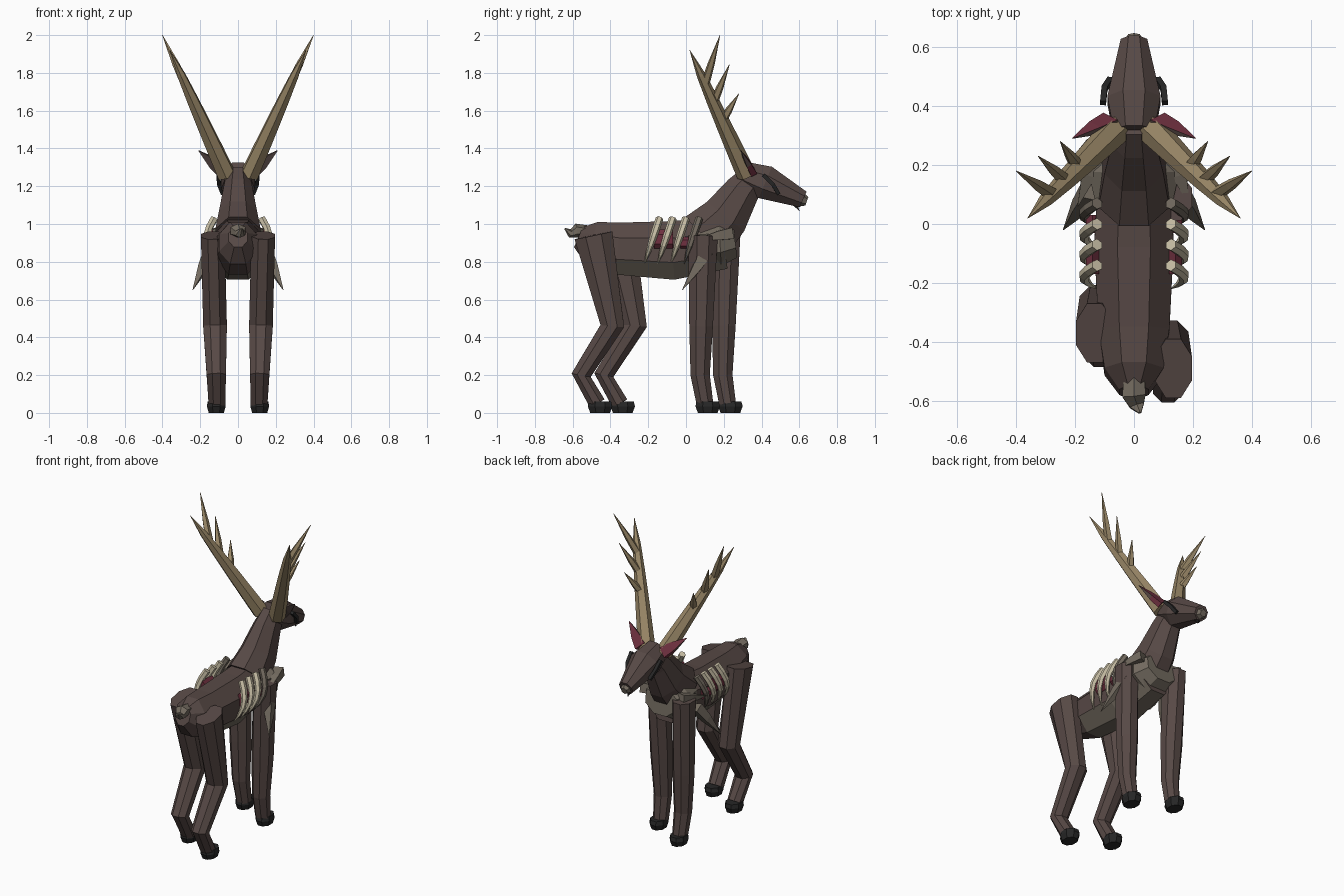
import bpy, bmesh, math
from mathutils import Vector

if "Cube" in bpy.data.objects:
    bpy.data.objects.remove(bpy.data.objects["Cube"])


def material(name, *colour):
    mat = bpy.data.materials.new(name)
    mat.use_nodes = True
    mat.diffuse_color = (*colour, 1)
    shader = mat.node_tree.nodes["Principled BSDF"]
    shader.inputs["Base Color"].default_value = (*colour, 1)
    return mat


FUR = material("dark_brown_fur", .095, .066, .06)
BELLY = material("grey_brown_fur", .17, .145, .115)
ANTLER = material("tan_antler", .33, .25, .14)
BONE = material("pale_bone", .58, .52, .38)
FLESH = material("dark_red_flesh", .16, .03, .05)
HORN = material("black_horn", .02, .02, .02)


def tube(name, path, widths, mat, sides=8, depth=1, second=None, rule=None):
    """Loft a faceted tube along a path; depth scales each ring across its width."""
    bm = bmesh.new()
    centres = [Vector(point) for point in path]
    last = len(centres) - 1
    depths = depth if isinstance(depth, list) else [depth] * len(centres)
    corner = 1 / math.cos(math.pi / sides)
    loops = []
    for i, (centre, width) in enumerate(zip(centres, widths)):
        tangent = (centres[min(i + 1, last)] - centres[max(i - 1, 0)]).normalized()
        across = Vector((1, 0, 0))
        across = (across - tangent * across.dot(tangent)).normalized() * width * corner
        upward = tangent.cross(across) * depths[i]
        angles = [(j + .5) * math.tau / sides for j in range(sides)]
        loops.append([bm.verts.new(centre + across * math.cos(a) + upward * math.sin(a))
                      for a in angles])
    for lower, upper in zip(loops, loops[1:]):
        for j in range(sides):
            bm.faces.new((lower[j - 1], lower[j], upper[j], upper[j - 1]))
    bm.faces.new(loops[0])
    bm.faces.new(loops[-1])
    bmesh.ops.recalc_face_normals(bm, faces=bm.faces)
    bm.normal_update()
    if rule:
        for face in bm.faces:
            face.material_index = int(rule(face))
    mesh = bpy.data.meshes.new(name)
    bm.to_mesh(mesh)
    bm.free()
    mesh.materials.append(mat)
    if second:
        mesh.materials.append(second)
    bpy.context.collection.objects.link(bpy.data.objects.new(name, mesh))


def midline(*points):
    """Turn side-on (y, z) points into a path on the plane of symmetry."""
    return [(0, y, z) for y, z in points]


def pair(name, path, widths, mat, **options):
    """Build the same tube on both sides."""
    for side, sign in (("left", 1), ("right", -1)):
        mirrored = [(sign * x, y, z) for x, y, z in path]
        tube(f"{side}_{name}", mirrored, widths, mat, **options)


def spike_pair(name, root, tip, width, mat, **options):
    """Build a slightly swollen spike on both sides."""
    middle = Vector(root).lerp(Vector(tip), .4)
    pair(name, [root, middle, tip], (width, width * .8, .001), mat, **options)


# Torso with a paler underside
def is_underside(face):
    return face.normal.z < -.3 and face.calc_center_median().y > -.42


tube("torso", midline((-.57, .93), (-.5, .9), (-.36, .87), (-.07, .86), (.2, .9)),
     (.05, .1, .12, .135, .12), FUR, depth=1.15, second=BELLY, rule=is_underside)

# Shaggy shoulder ruff
tube("shoulder_ruff", midline((.07, .9), (.18, .9), (.26, .91)), (.13, .155, .11),
     BELLY, depth=.8)
spike_pair("ruff_spike", (.15, .11, .85), (.24, -.02, .65), .03, BELLY, sides=4)
spike_pair("ruff_lock", (.13, .24, .95), (.19, .06, .92), .03, BELLY, sides=4)

# Neck, head and muzzle
tube("neck", midline((.1, .93), (.21, 1.04), (.3, 1.18), (.36, 1.25)),
     (.12, .1, .075, .06), FUR, depth=1.25)
tube("head", midline((.31, 1.26), (.42, 1.22), (.62, 1.13)), (.07, .09, .045), FUR)
tube("nose", midline((.61, 1.13), (.64, 1.12)), (.035, .02), BELLY, sides=6)
tube("chin_tuft", midline((.58, 1.1), (.6, 1.07)), (.01, .001), HORN, sides=4)

# Eyes with dark tear streaks
pair("eye", [(.08, .43, 1.24), (.1, .43, 1.24), (.115, .43, 1.24)], (.03, .03, .015),
     HORN, sides=6)
pair("tear_streak", [(.105, .41, 1.26), (.1, .46, 1.21), (.08, .49, 1.16)],
     [.01] * 3, HORN, sides=4)

# Ears, red inside
spike_pair("ear", (.08, .35, 1.28), (.21, .29, 1.39), .035, FUR, sides=4, depth=.5,
           second=FLESH, rule=lambda face: face.normal.y > .3)

# Antlers: a tapering beam with evenly stepped tines
base, end = Vector((.06, .32, 1.26)), Vector((.36, .02, 1.92))
low_tip, high_tip = Vector((.25, .28, 1.69)), Vector((.4, .18, 2))
steps = [i / 5 for i in range(6)]
pair("antler_beam", [base.lerp(end, t) for t in steps],
     [.044 * math.sqrt(1 - t) + .001 for t in steps], ANTLER, sides=6)
for i, label in enumerate(("lower", "middle", "upper")):
    spike_pair(f"antler_{label}_tine", base.lerp(end, .43 + i * .15),
               low_tip.lerp(high_tip, i / 2), .02, ANTLER, sides=5)


# Legs: widths follow from height, and the thigh deepens above the knee
KNEE = .46
HEIGHTS = (.94, KNEE, .2, .05)


def leg(name, sign, stride, joints, thigh):
    path = [(sign * (.11 + z * .025), y + stride, z) for y, z in zip(joints, HEIGHTS)]
    widths = [.042 + min(z, KNEE) * .045 for z in HEIGHTS]
    tube(f"{name}_leg", path, widths, FUR,
         depth=[1 + thigh * max(z - KNEE, 0) for z in HEIGHTS])
    toe = joints[-1] + stride + .015
    tube(f"{name}_hoof", [(sign * .115, toe, z) for z in (0, .035, .06)],
         (.04, .05, .045), HORN, depth=1.3)


for side, sign, stride in (("left", 1, 0), ("right", -1, .12)):
    leg(f"{side}_front", sign, stride, (.09, .08, .075, .1), .5)
    leg(f"{side}_hind", sign, stride, (-.49, -.39, -.555, -.47), 1.3)

# Tail
tube("tail", [(0, -.52, .96), (0, -.58, .965), (.01, -.615, .95), (.02, -.64, .975)],
     (.035, .04, .025, .005), BELLY, sides=6, depth=.8)

# Exposed ribs, bowed outward and tapering down
for i, mat in enumerate((BONE, BONE, BONE, BELLY)):
    arc = [(.125 + .045 * math.sin(math.pi * t), i * .07 - .14 - t * .08, 1.03 - t * .24)
           for t in steps]
    pair(f"rib_{i + 1}", arc, [.017 * (1 - t ** 3) + .001 for t in steps], mat, sides=6)

# Raw flesh between the ribs
for label, y, size in (("large", -.12, .05), ("small", 0, .03)):
    pair(f"{label}_wound", [(.14, y - size, .87 + size), (.14, y + size, .87 + size)],
         [.022] * 2, FLESH, sides=6, depth=size * 40)
